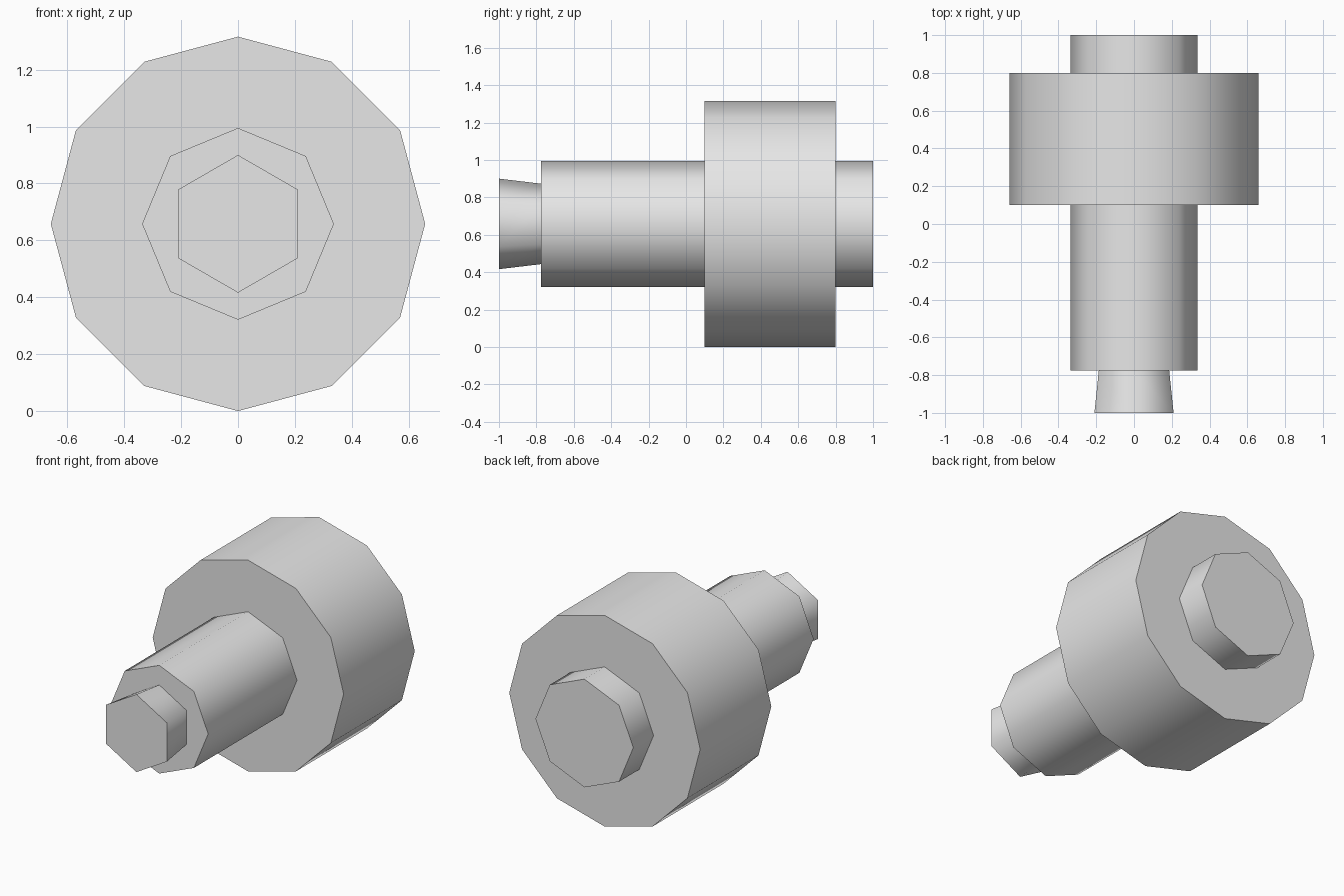
import bpy
import math

cube = bpy.data.objects.get("Cube")
if cube:
    bpy.data.objects.remove(cube, do_unlink=True)

AXIS_HEIGHT = 0.658

grey = bpy.data.materials.new("plain_grey")
grey.use_nodes = True
grey.diffuse_color = (0.8, 0.8, 0.8, 1)
grey.node_tree.nodes["Principled BSDF"].inputs["Base Color"].default_value = (0.8, 0.8, 0.8, 1)


def barrel(name, sides, front_radius, back_radius, front, back):
    """Many-sided solid along y, with a corner pointing straight up."""
    bpy.ops.mesh.primitive_cone_add(
        vertices=sides, radius1=front_radius, radius2=back_radius,
        depth=back - front, location=(0, (front + back) / 2, AXIS_HEIGHT),
        rotation=(-math.pi / 2, 0, 0))
    part = bpy.context.object
    part.name = name
    part.data.materials.append(grey)
    # Soft sides, crisp end caps
    bpy.ops.object.shade_smooth_by_angle(angle=math.radians(70))
    return part


# Wide drum around the shaft
barrel("drum", 12, 0.658, 0.658, 0.10, 0.80)

# Eight-sided shaft running through the drum
barrel("shaft", 8, 0.337, 0.337, -0.775, 1.0)

# Six-sided tip flaring towards the front
barrel("flared_tip", 6, 0.242, 0.215, -1.0, -0.775)
